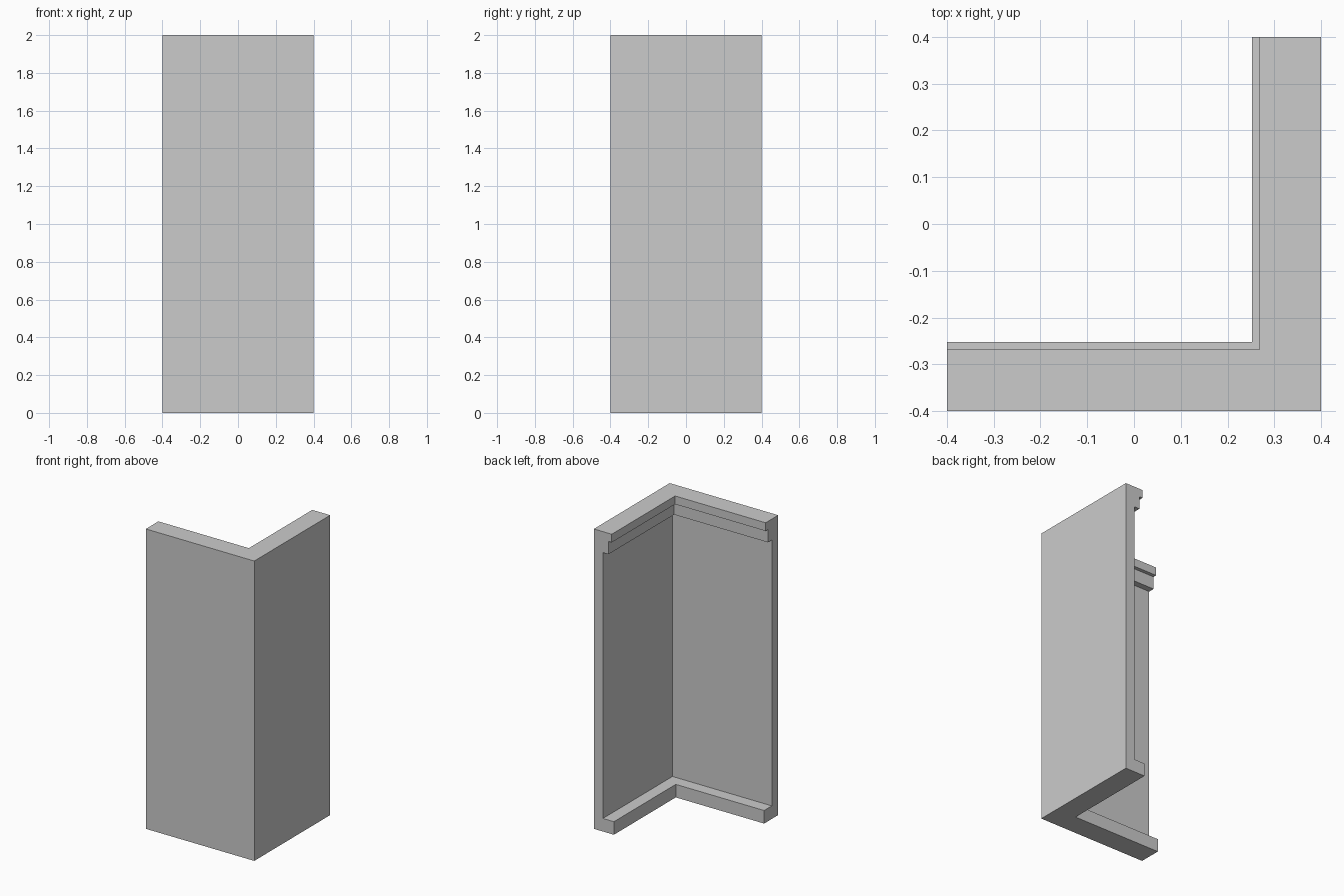
import bpy
import bmesh

if "Cube" in bpy.data.objects:
    bpy.data.objects.remove(bpy.data.objects["Cube"])

H = 0.4  # half width of the corner piece

# Wall section: (depth inward from the outer face, height)
profile = [
    (0.0, 0.0), (0.148, 0.0), (0.148, 0.087),       # plinth
    (0.067, 0.087), (0.067, 1.86),                  # wall panel
    (0.108, 1.86), (0.108, 1.945),                  # lower cornice step
    (0.132, 1.945), (0.132, 2.0), (0.0, 2.0),       # upper cornice step
]

# Stations along the L: left end, mitred corner, back end
stations = [
    lambda d: (-H, -H + d),
    lambda d: (H - d, -H + d),
    lambda d: (H - d, H),
]

# Sweep the section around the corner and cap both ends
bm = bmesh.new()
rings = [[bm.verts.new((*place(d), z)) for d, z in profile] for place in stations]
n = len(profile)
for a, b in zip(rings, rings[1:]):
    for i in range(n):
        j = (i + 1) % n
        bm.faces.new((a[i], a[j], b[j], b[i]))
bm.faces.new(rings[0])
bm.faces.new(rings[-1])
bmesh.ops.recalc_face_normals(bm, faces=bm.faces)

mesh = bpy.data.meshes.new("corner_wall")
bm.to_mesh(mesh)
bm.free()
wall = bpy.data.objects.new("corner_wall", mesh)
bpy.context.collection.objects.link(wall)
